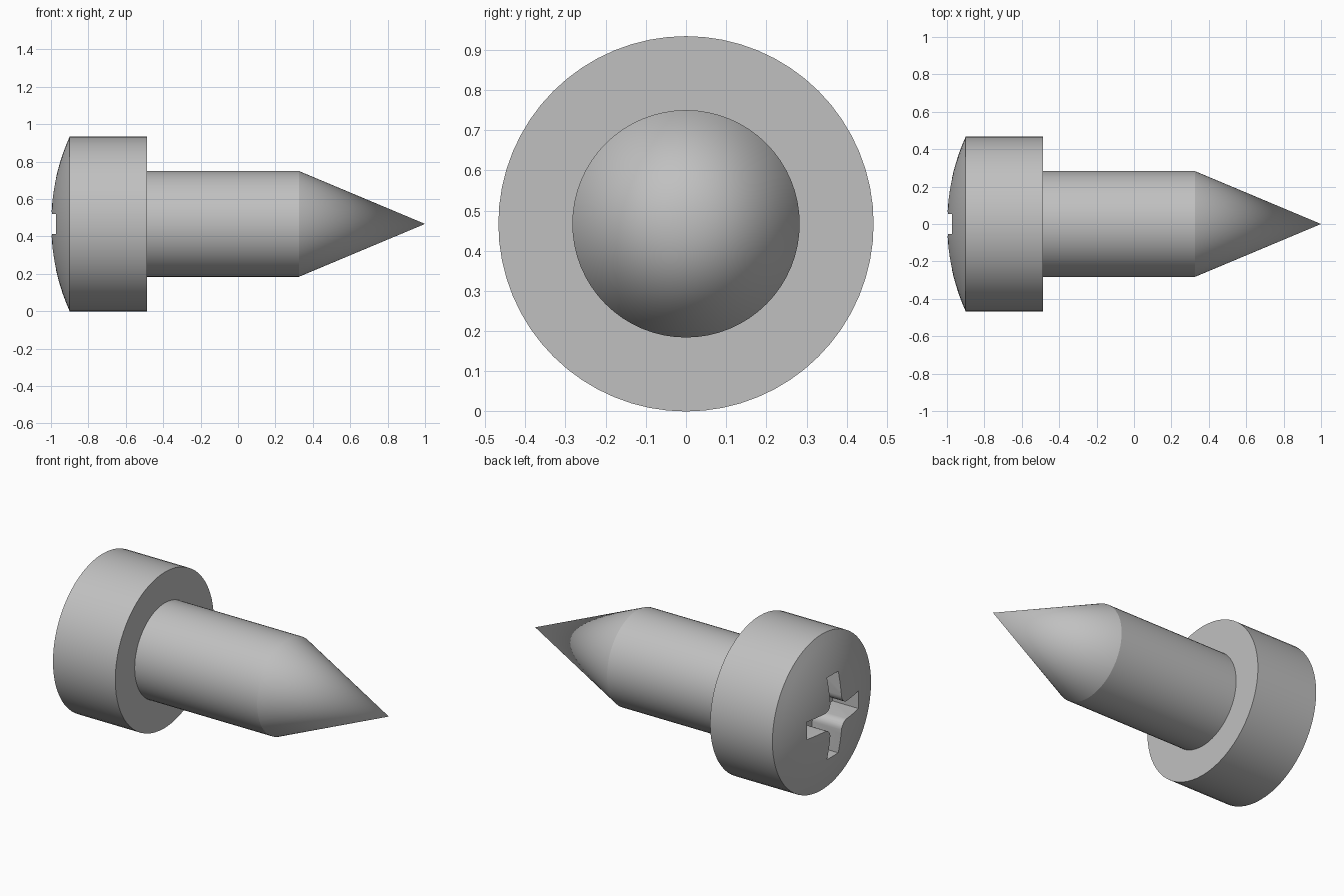
import bpy
import bmesh
from math import cos, sin, pi, sqrt
from mathutils import Matrix, Vector

if "Cube" in bpy.data.objects:
    bpy.data.objects.remove(bpy.data.objects["Cube"])

SIDES = 64
HEAD_R = 0.467
SHANK_R = 0.283
AXIS_Z = HEAD_R

steel = bpy.data.materials.new("grey steel")
steel.use_nodes = True
colour = (0.53, 0.53, 0.53, 1)
steel.diffuse_color = colour
steel.node_tree.nodes["Principled BSDF"].inputs["Base Color"].default_value = colour


def make_object(name, bm):
    bmesh.ops.recalc_face_normals(bm, faces=bm.faces)
    mesh = bpy.data.meshes.new(name)
    bm.to_mesh(mesh)
    bm.free()
    obj = bpy.data.objects.new(name, mesh)
    obj.location.z = AXIS_Z
    mesh.materials.append(steel)
    bpy.context.collection.objects.link(obj)
    return obj


def lathe(name, profile):
    """Revolve (x, radius) points around the x axis."""
    bm = bmesh.new()
    verts = [bm.verts.new((x, 0, r)) for x, r in profile]
    edges = [bm.edges.new(pair) for pair in zip(verts, verts[1:])]
    bmesh.ops.spin(bm, geom=verts + edges, cent=(0, 0, 0), axis=(1, 0, 0),
                   angle=2 * pi, steps=SIDES)
    bmesh.ops.remove_doubles(bm, verts=bm.verts, dist=0.0001)
    return make_object(name, bm)


def select_only(obj):
    bpy.ops.object.select_all(action="DESELECT")
    obj.select_set(True)
    bpy.context.view_layer.objects.active = obj


# Head: shallow spherical dome, straight rim and flat underside
sag = 0.1
dome_r = (HEAD_R ** 2 + sag ** 2) / (2 * sag)
radii = [HEAD_R * i / 10 for i in range(11)]
dome = [(-1 + dome_r - sqrt(dome_r ** 2 - r ** 2), r) for r in radii]
head = lathe("head", dome + [(-0.487, HEAD_R), (-0.487, 0)])

# Shank with pointed tip, set slightly into the head
shank = lathe("pointed_shank", [(-0.51, 0), (-0.51, SHANK_R), (0.325, SHANK_R), (1, 0)])

# Cross recess cutter: four arms with rounded inner corners
arm, half, fillet, depth = 0.245, 0.053, 0.05, 0.2
corner = half + fillet
quarter = [Vector((0, arm, -half)), Vector((0, arm, half))]
for i in range(7):
    a = 1.5 * pi - i * pi / 12
    quarter.append(Vector((0, corner + fillet * cos(a), corner + fillet * sin(a))))
bm = bmesh.new()
outline = []
for k in range(4):
    turn = Matrix.Rotation(k * pi / 2, 3, "X")
    outline += [bm.verts.new(turn @ p + Vector((-1.1, 0, 0))) for p in quarter]
face = bm.faces.new(outline)
extruded = bmesh.ops.extrude_face_region(bm, geom=[face])["geom"]
moved = [g for g in extruded if isinstance(g, bmesh.types.BMVert)]
bmesh.ops.translate(bm, verts=moved, vec=(0.1 + depth, 0, 0))
cutter = make_object("recess_cutter", bm)
cutter.hide_render = True

cut = head.modifiers.new("cross recess", "BOOLEAN")
cut.operation = "DIFFERENCE"
cut.solver = "EXACT"
cut.object = cutter
select_only(head)
bpy.ops.object.modifier_apply(modifier=cut.name)
bpy.data.objects.remove(cutter)

# Smooth round surfaces, crisp rims
for obj in (head, shank):
    select_only(obj)
    bpy.ops.object.shade_smooth_by_angle(angle=pi / 9)
